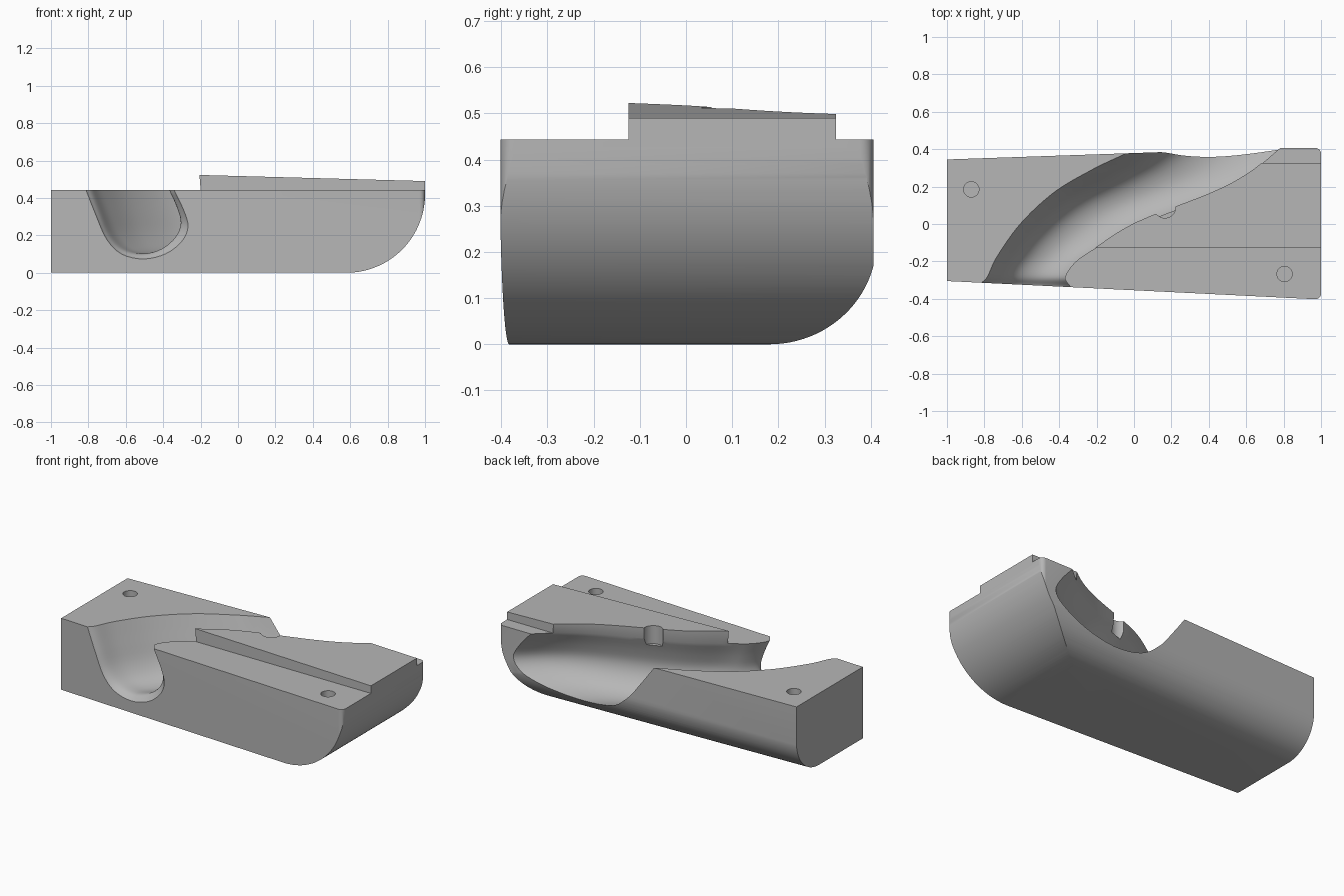
import bpy, bmesh
from math import sin, cos, pi, radians
from mathutils import Vector

if "Cube" in bpy.data.objects:
    bpy.data.objects.remove(bpy.data.objects["Cube"], do_unlink=True)

grey = bpy.data.materials.new("plain grey")
grey.use_nodes = True
colour = (0.47, 0.47, 0.47, 1)
grey.diffuse_color = colour
grey.node_tree.nodes["Principled BSDF"].inputs["Base Color"].default_value = colour


def loft(name, loops):
    """Closed solid through equal-length loops, capped at both ends."""
    bm = bmesh.new()
    rings = [[bm.verts.new(p) for p in loop] for loop in loops]
    n = len(rings[0])
    for a, b in zip(rings, rings[1:]):
        for i in range(n):
            j = (i + 1) % n
            bm.faces.new((a[i], a[j], b[j], b[i]))
    bm.faces.new(rings[0])
    bm.faces.new(rings[-1])
    bmesh.ops.recalc_face_normals(bm, faces=bm.faces)
    mesh = bpy.data.meshes.new(name)
    bm.to_mesh(mesh)
    bm.free()
    mesh.materials.append(grey)
    ob = bpy.data.objects.new(name, mesh)
    bpy.context.collection.objects.link(ob)
    return ob


def combine(target, tool, operation):
    """Apply a boolean and discard the tool."""
    mod = target.modifiers.new(operation, 'BOOLEAN')
    mod.operation = operation
    mod.solver = 'EXACT'
    mod.object = tool
    tool.hide_render = True
    bpy.ops.object.select_all(action='DESELECT')
    bpy.context.view_layer.objects.active = target
    target.select_set(True)
    bpy.ops.object.modifier_apply(modifier=mod.name)
    bpy.data.objects.remove(tool, do_unlink=True)


def spline(points, steps):
    """Smooth curve through points of any dimension."""
    pts = [Vector(p) for p in points]
    pts = [2 * pts[0] - pts[1]] + pts + [2 * pts[-1] - pts[-2]]
    out = []
    for a, b, c, d in zip(pts, pts[1:], pts[2:], pts[3:]):
        for k in range(steps):
            t = k / steps
            out.append(0.5 * (2 * b + (c - a) * t + (2 * a - 5 * b + 4 * c - d) * t * t
                              + (3 * b - a - 3 * c + d) * t ** 3))
    return out + [pts[-2]]


def arc(cx, cy, r, start, end, n=24):
    angles = [radians(start + (end - start) * k / n) for k in range(n + 1)]
    return [(cx + r * cos(a), cy + r * sin(a)) for a in angles]


TOP = 0.443

# Tapered block with small rounded corners at the left end
plan = [(-1, 0.345), (-1, -0.305)]
plan += arc(0.97, -0.372, 0.03, -90, 0, 6) + arc(0.97, 0.376, 0.03, 0, 90, 6) + [(0.78, 0.406)]
block = loft("block", [[(x, y, z) for x, y in plan] for z in (0, TOP)])

# Large round under the left end
end_shape = [(-1.2, 0.7), (-1.2, 0)] + arc(0.58, 0.42, 0.42, -90, 0, 40) + [(1, 0.7)]
combine(block, loft("end_round", [[(x, y, z) for x, z in end_shape] for y in (-0.7, 0.7)]),
        'INTERSECT')

# Smaller round along the bottom back edge, following its taper
back_shape = [(-0.7, 0.7), (-0.7, 0)] + arc(0.16, 0.22, 0.22, -90, 0) + [(0.38, 0.7)]
combine(block, loft("back_round", [[(x, y + 0.0345 * x, z) for y, z in back_shape]
                                   for x in (-1.2, 1.2)]), 'INTERSECT')

# Sloping raised strip
strip = [(-0.21, -0.125), (1, -0.125), (1, 0.325), (0.05, 0.325), (-0.21, 0.05)]
combine(block, loft("raised_strip", [[(x, y, 0.43) for x, y in strip],
                                     [(x, y, 0.517 - 0.027 * x) for x, y in strip]]), 'UNION')

# Curved leaning channel: left lip, right lip and floor drop at each station
stations = [
    (-0.83, -0.42, -0.325, -0.42, 0.035),
    (-0.815, -0.325, -0.335, -0.345, 0.03),
    (-0.783, -0.28, -0.368, -0.285, 0),
    (-0.73, -0.17, -0.31, -0.2, 0),
    (-0.6, 0.01, -0.2, -0.125, 0),
    (-0.42, 0.175, 0.02, 0.01, 0),
    (-0.22, 0.293, 0.42, 0.168, 0),
    (-0.13, 0.337, 0.62, 0.275, 0),
    (-0.05, 0.375, 0.78, 0.405, 0),
    (0.03, 0.425, 0.9, 0.51, 0),
]
section = [(0, TOP), (0.11, 0.32), (0.23, 0.2), (0.4, 0.125), (0.65, 0.1), (0.9, 0.127),
           (1.08, 0.19), (1.15, 0.265), (1.1, 0.35), (1, TOP)]
section = [(-0.12, 0.6)] + [tuple(p) for p in spline(section, 4)] + [(0.98, 0.6)]
loops = []
for lx, ly, rx, ry, drop in spline(stations, 6):
    loops.append([(lx + (rx - lx) * u, ly + (ry - ly) * u, z - drop * (0.6 - z) * 2)
                  for u, z in section])
combine(block, loft("channel", loops), 'DIFFERENCE')

# Screw holes and the half-open notch in the channel lip
for x, y, r, bottom in ((-0.87, 0.185, 0.041, 0.33), (0.805, -0.267, 0.041, 0.33),
                        (0.165, 0.09, 0.058, 0.4)):
    circle = arc(x, y, r, 0, 360, 32)[:-1]
    combine(block, loft("hole", [[(a, b, z) for a, b in circle] for z in (bottom, 0.7)]),
            'DIFFERENCE')

bpy.ops.object.shade_smooth_by_angle(angle=radians(28))
